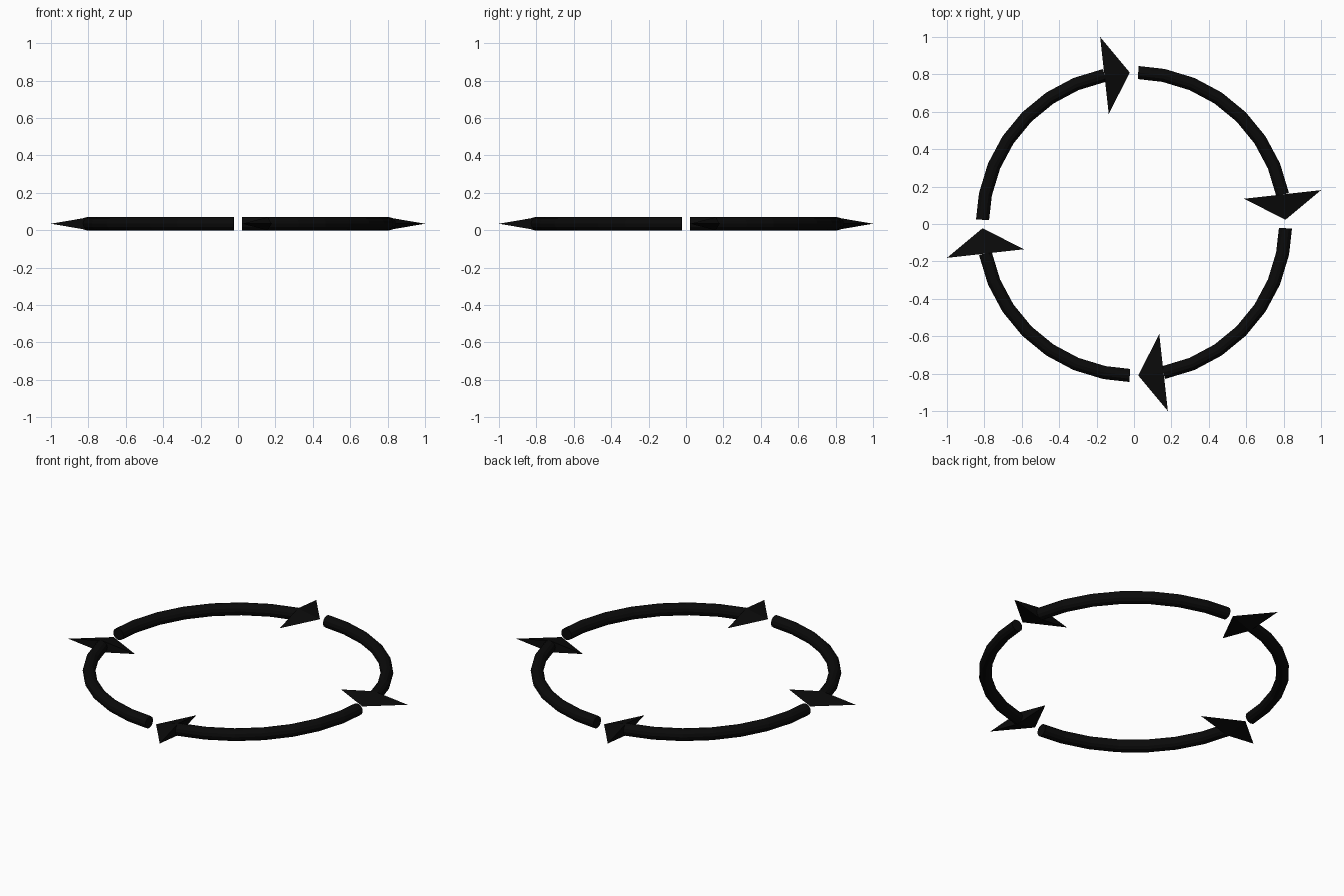
import bpy, bmesh
from math import sin, cos, pi, radians
from mathutils import Vector

if "Cube" in bpy.data.objects:
    bpy.data.objects.remove(bpy.data.objects["Cube"])

R, TUBE, SIDES, STEP = 0.81, 0.035, 12, radians(11.25)

black = bpy.data.materials.new("black")
black.diffuse_color = (0.003, 0.003, 0.003, 1)
black.use_nodes = True
black.node_tree.nodes["Principled BSDF"].inputs["Base Color"].default_value = black.diffuse_color


def on_circle(t, r=R, z=TUBE):
    # clockwise angle measured from +y
    return Vector((r * sin(t), r * cos(t), z))


def finish(bm, name):
    bmesh.ops.recalc_face_normals(bm, faces=bm.faces)
    mesh = bpy.data.meshes.new(name)
    bm.to_mesh(mesh)
    bm.free()
    mesh.materials.append(black)
    obj = bpy.data.objects.new(name, mesh)
    bpy.context.collection.objects.link(obj)


def shaft(start, name):
    # faceted quarter-circle tube, stopping at the back of the head
    bm = bmesh.new()
    rings = []
    for t in [radians(1.6)] + [STEP * k for k in range(1, 8)]:
        ring = []
        for k in range(SIDES):
            a = 2 * pi * k / SIDES
            ring.append(bm.verts.new(on_circle(start + t, R + TUBE * cos(a), TUBE + TUBE * sin(a))))
        rings.append(ring)
    for a, b in zip(rings, rings[1:]):
        for k in range(SIDES):
            j = (k + 1) % SIDES
            bm.faces.new((a[k], a[j], b[j], b[k]))
    bm.faces.new(rings[0])
    bm.faces.new(rings[-1])
    finish(bm, name)


def head(start, name):
    # wide flattened four-sided pyramid pointing along the circle
    bm = bmesh.new()
    base = on_circle(start + 7 * STEP)
    across = on_circle(start + radians(90 - 6.4), 0.207, 0)
    up = Vector((0, 0, TUBE))
    # barbs lean so the head follows the last chord of the circle
    across = on_circle(start + radians(90 - 6.4), 0.207, 0)
    ring = [bm.verts.new(base + d) for d in (across, up, -across, -up)]
    tip = bm.verts.new(on_circle(start + radians(88.4)))
    bm.faces.new(ring)
    for k in range(4):
        bm.faces.new((ring[k], ring[(k + 1) % 4], tip))
    finish(bm, name)


for i in range(4):
    shaft(i * pi / 2, f"arrow_shaft_{i + 1}")
    head(i * pi / 2, f"arrow_head_{i + 1}")
